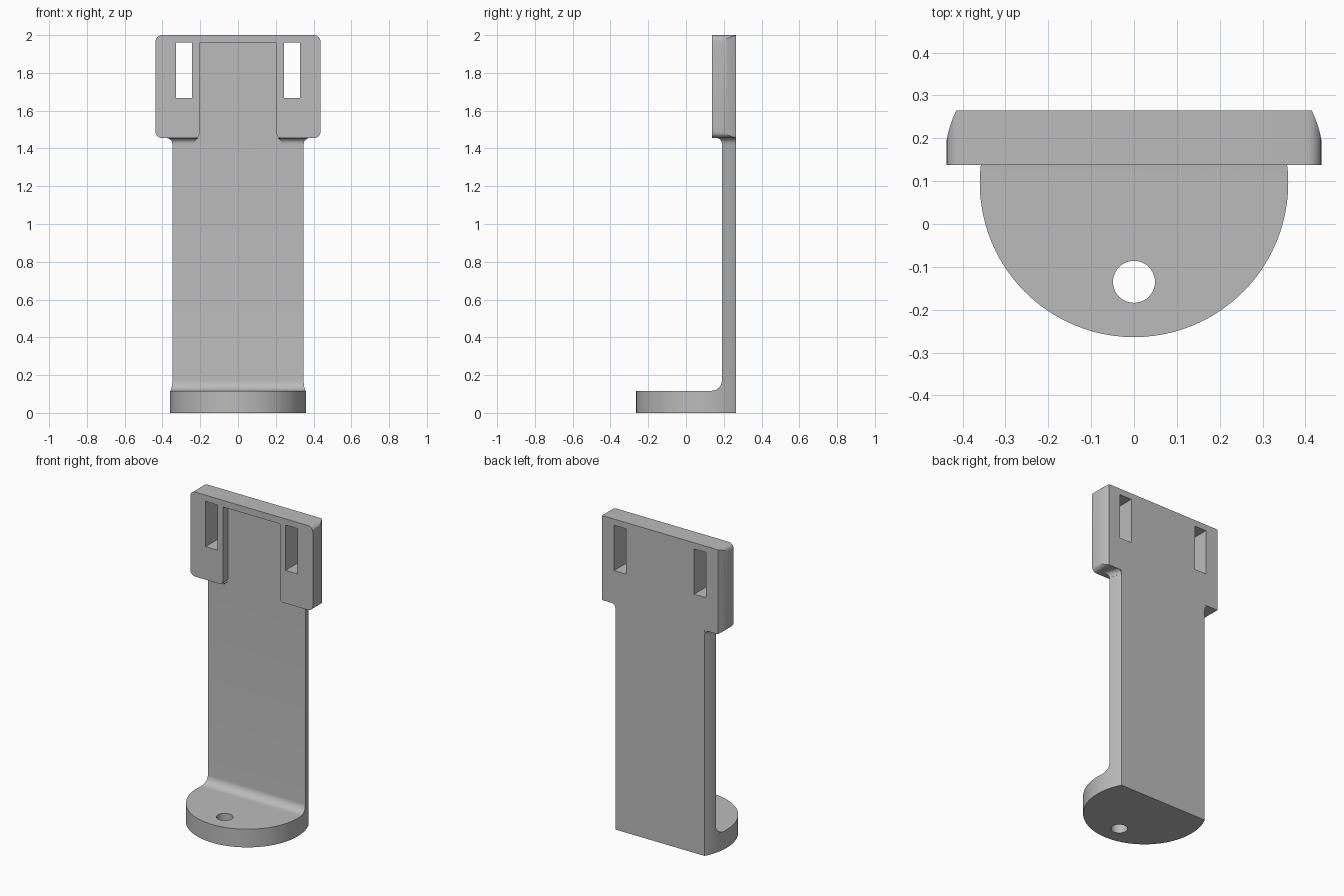
import bpy, bmesh, math
from mathutils import Vector

if "Cube" in bpy.data.objects:
    bpy.data.objects.remove(bpy.data.objects["Cube"])

grey = bpy.data.materials.new("plain grey")
grey.use_nodes = True
COLOUR = (0.5, 0.5, 0.5, 1)
grey.diffuse_color = COLOUR
grey.node_tree.nodes["Principled BSDF"].inputs["Base Color"].default_value = COLOUR

BACK, STEM_Y, HEAD_Y = 0.265, 0.19, 0.138   # back plane, stem front, head front
DISC_R, DISC_Y = 0.36, 0.096
HEAD_X, HEAD_Z, TOP = 0.437, 1.455, 2.0
BASE_Z, SLOT_Z, RECESS_X, RECESS_Z = 0.117, 1.668, 0.204, 1.957


def arc(cx, cy, r, a0, a1, n=8):
    steps = [math.radians(a0 + (a1 - a0) * i / n) for i in range(n + 1)]
    return [(cx + r * math.cos(a), cy + r * math.sin(a)) for a in steps]


def loft(name, rings):
    """Solid skinned through rings with equal point counts."""
    bm = bmesh.new()
    loops = [[bm.verts.new(p) for p in ring] for ring in rings]
    for lo, hi in zip(loops, loops[1:]):
        for i in range(len(lo)):
            j = (i + 1) % len(lo)
            bm.faces.new((lo[i], lo[j], hi[j], hi[i]))
    bm.faces.new(loops[0][::-1])
    bm.faces.new(loops[-1])
    bmesh.ops.recalc_face_normals(bm, faces=bm.faces)
    mesh = bpy.data.meshes.new(name)
    bm.to_mesh(mesh)
    bm.free()
    mesh.materials.append(grey)
    obj = bpy.data.objects.new(name, mesh)
    bpy.context.collection.objects.link(obj)
    return obj


def extrude(name, outline, axis, lo, hi):
    """Extrude a 2D outline along x, y or z."""
    place = {"x": lambda p, d: (d, p[0], p[1]),
             "y": lambda p, d: (p[0], d, p[1]),
             "z": lambda p, d: (p[0], p[1], d)}[axis]
    return loft(name, [[place(p, d) for p in outline] for d in (lo, hi)])


def rect(x0, x1, z0, z1):
    return [(x0, z0), (x1, z0), (x1, z1), (x0, z1)]


def combine(obj, other, operation):
    mod = obj.modifiers.new("combine", "BOOLEAN")
    mod.operation, mod.solver, mod.object = operation, "EXACT", other
    bpy.ops.object.select_all(action="DESELECT")
    bpy.context.view_layer.objects.active = obj
    obj.select_set(True)
    bpy.ops.object.modifier_apply(modifier=mod.name)
    bpy.data.objects.remove(other)


# Base and upright: filleted L profile trimmed to the round footprint
R = 0.055
profile = [(-0.4, 0), (BACK, 0), (BACK, 1.6), (STEM_Y, 1.6)]
profile += arc(STEM_Y - R, BASE_Z + R, R, 0, -90) + [(-0.4, BASE_Z)]
bracket = extrude("holder_bracket", profile, "x", -0.6, 0.6)
combine(bracket, extrude("footprint", arc(0, DISC_Y, DISC_R, 0, 360, 96)[:-1], "z", -0.1, 1.7), "INTERSECT")
combine(bracket, extrude("screw_hole", arc(0, -0.135, 0.049, 0, 360, 40)[:-1], "z", -0.1, 0.4), "DIFFERENCE")

# Head: rounded front outline trimmed to a plan with curved back edges
c = 0.035
x, z0, z1 = HEAD_X - c, HEAD_Z + c, TOP - c
outline = (arc(x, z0, c, -90, 0) + arc(x, z1, c, 0, 90)
           + arc(-x, z1, c, 90, 180) + arc(-x, z0, c, 180, 270))
head = extrude("head", outline, "y", HEAD_Y, BACK)
side = [(HEAD_X + 0.01, HEAD_Y - 0.1), (HEAD_X + 0.01, 0.197), (HEAD_X, 0.197),
        (0.434, 0.212), (0.429, 0.23), (0.423, 0.246), (0.415, BACK), (0.41, BACK + 0.01)]
plan = side + [(-px, py) for px, py in reversed(side)]
combine(head, extrude("plan", plan, "z", 1.2, 2.2), "INTERSECT")

# Open recess in the head, with flared lower corners
f = 0.025
recess = [(-RECESS_X, RECESS_Z), (RECESS_X, RECESS_Z)]
right = [(RECESS_X, HEAD_Z + f)] + arc(RECESS_X + f, HEAD_Z + f, f, 180, 270)[1:] + [(RECESS_X + f, 1.3)]
recess += right + [(-px, pz) for px, pz in reversed(right)]
combine(head, extrude("recess", recess, "y", 0, STEM_Y), "DIFFERENCE")
combine(bracket, head, "UNION")

# Concave fillets where the head lugs meet the upright
r = 0.03
for s in (-1, 1):
    rings = []
    for i in range(7):
        a = math.radians(90 * i / 6)
        d = r * (1 - math.cos(a)) + 0.0005
        z = HEAD_Z - r + r * math.sin(a) + 0.001
        y0 = STEM_Y - d
        ring = [(RECESS_X + f - d * 0.8, BACK - 0.02), (RECESS_X + f - d * 0.8, y0)]
        for k in range(9):
            y = y0 + (BACK - y0) * k / 8
            ring.append((math.sqrt((DISC_R + d) ** 2 - (y - DISC_Y) ** 2), y))
        rings.append([(s * px, py, z) for px, py in ring])
    combine(bracket, loft("lug_fillet", rings), "UNION")

# Strap slots through the head
for s in (-1, 1):
    a, b = sorted((s * 0.243, s * 0.328))
    combine(bracket, extrude("slot", rect(a, b, SLOT_Z, 1.96), "y", 0, 0.5), "DIFFERENCE")

bpy.ops.object.select_all(action="DESELECT")
bracket.select_set(True)
bpy.context.view_layer.objects.active = bracket
bpy.ops.object.shade_smooth_by_angle(angle=math.radians(30))
